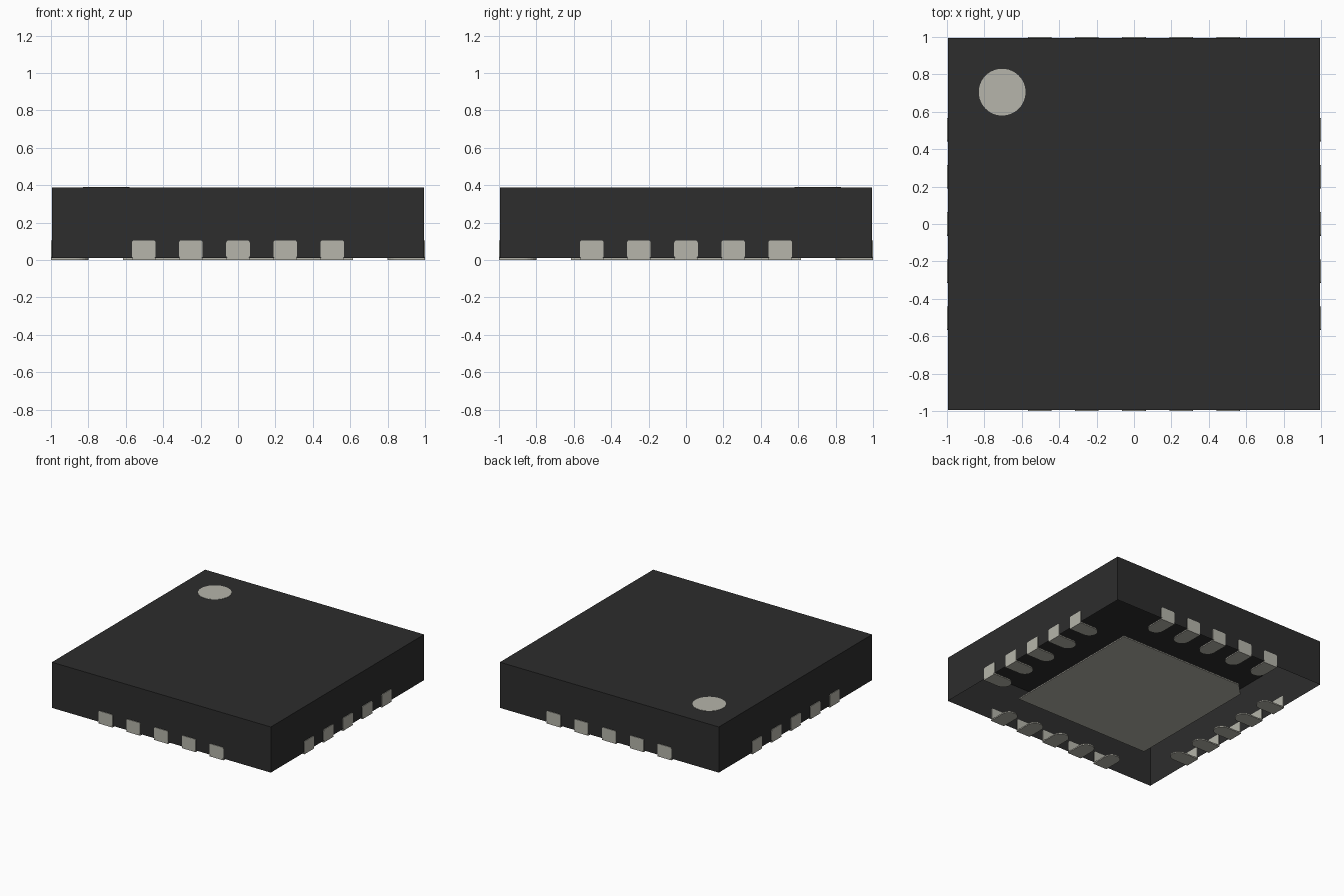
import bpy, bmesh, math
from mathutils import Matrix

cube = bpy.data.objects.get("Cube")
if cube:
    bpy.data.objects.remove(cube, do_unlink=True)

HALF = 0.995         # half width of the body
BASE, TOP = 0.012, 0.387
PITCH, LEAD_W = 0.252, 0.126


def material(name, rgb):
    m = bpy.data.materials.new(name)
    m.use_nodes = True
    m.diffuse_color = (*rgb, 1)
    m.node_tree.nodes["Principled BSDF"].inputs["Base Color"].default_value = (*rgb, 1)
    return m


black = material("black plastic", (0.026, 0.026, 0.026))
metal = material("grey metal", (0.465, 0.460, 0.405))


def add_prism(bm, outline, depth, matrix=Matrix()):
    """Extrude a closed outline upward by depth, then place it with matrix."""
    low = [bm.verts.new((x, y, 0)) for x, y in outline]
    high = [bm.verts.new((x, y, depth)) for x, y in outline]
    bm.faces.new(low[::-1])
    bm.faces.new(high)
    n = len(outline)
    for i in range(n):
        j = (i + 1) % n
        bm.faces.new((low[i], low[j], high[j], high[i]))
    bmesh.ops.transform(bm, matrix=matrix, verts=low + high)


def finish(bm, name, mat):
    me = bpy.data.meshes.new(name)
    bm.to_mesh(me)
    bm.free()
    me.materials.append(mat)
    ob = bpy.data.objects.new(name, me)
    bpy.context.collection.objects.link(ob)
    return ob


def arc(cx, cy, r, start, end, steps):
    return [(cx + r * math.cos(math.radians(start + (end - start) * i / steps)),
             cy + r * math.sin(math.radians(start + (end - start) * i / steps)))
            for i in range(steps + 1)]


# Body: hollow shell, open underneath
bm = bmesh.new()
add_prism(bm, [(-HALF, -HALF), (HALF, -HALF), (HALF, HALF), (-HALF, HALF)],
          TOP - BASE, Matrix.Translation((0, 0, BASE)))
bm.normal_update()
bmesh.ops.delete(bm, geom=[f for f in bm.faces if f.normal.z < -0.5], context='FACES')
finish(bm, "body_shell", black)

# Thermal pad with one cut corner
p, cut = 0.615, 0.1
bm = bmesh.new()
add_prism(bm, [(-p, -p), (p, -p), (p, p), (-p + cut, p), (-p, p - cut)], 0.01)
finish(bm, "thermal_pad", metal)

# Pin one marker dot
bm = bmesh.new()
add_prism(bm, arc(-0.705, 0.705, 0.125, 0, 360, 48)[:-1], 0.003,
          Matrix.Translation((0, 0, TOP - 0.001)))
finish(bm, "marker_dot", metal)

# Lead outlines: foot with a round inner end, upright plate with soft corners
w = LEAD_W / 2
foot = [(-w, -1), (w, -1)] + arc(0, -0.8 - w, w, 0, 180, 12)
r = 0.012
plate = (arc(w - r, r, r, -90, 0, 3) + arc(w - r, 0.095 - r, r, 0, 90, 3)
         + arc(-w + r, 0.095 - r, r, 90, 180, 3) + arc(-w + r, r, r, 180, 270, 3))
stand = Matrix.Translation((0, -0.99, 0.01)) @ Matrix.Rotation(math.pi / 2, 4, 'X')

# Five leads on each of the four sides
for k, side in enumerate(("front", "left", "back", "right")):
    turn = Matrix.Rotation(k * math.pi / 2, 4, 'Z')
    bm = bmesh.new()
    for i in range(-2, 3):
        place = turn @ Matrix.Translation((i * PITCH, 0, 0))
        add_prism(bm, foot, 0.01, place)
        add_prism(bm, plate, 0.01, place @ stand)
    finish(bm, side + "_leads", metal)
